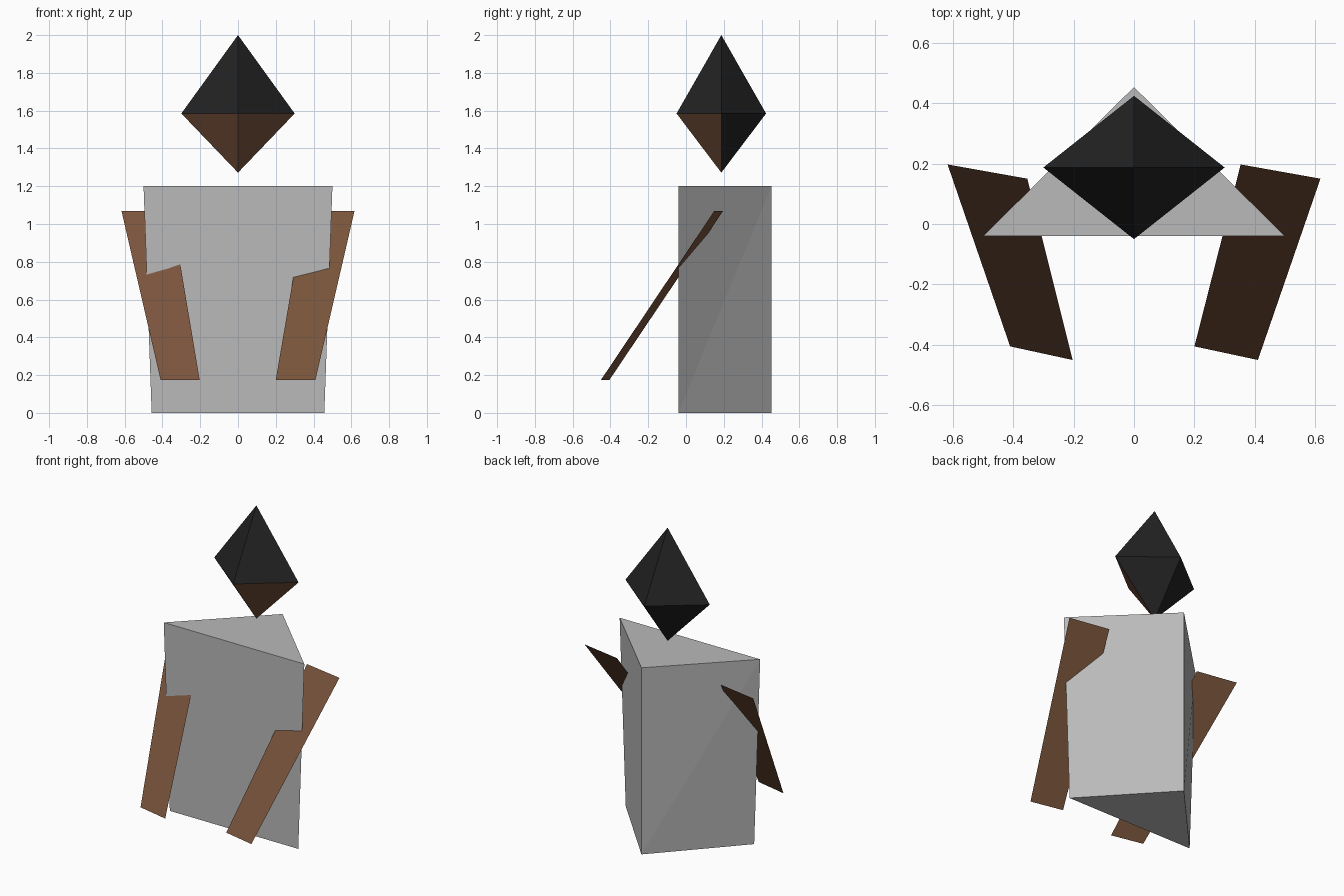
import bpy
import bmesh
from mathutils import Vector

cube = bpy.data.objects.get("Cube")
if cube:
    bpy.data.objects.remove(cube, do_unlink=True)


def make_material(name, rgb):
    mat = bpy.data.materials.new(name)
    mat.use_nodes = True
    mat.diffuse_color = (*rgb, 1)
    bsdf = mat.node_tree.nodes["Principled BSDF"]
    bsdf.inputs["Base Color"].default_value = (*rgb, 1)
    bsdf.inputs["Roughness"].default_value = 0.8
    return mat


grey = make_material("robe grey", (0.49, 0.49, 0.49))
brown = make_material("skin brown", (0.19, 0.087, 0.044))
black = make_material("hair black", (0.016, 0.016, 0.016))


def make_part(name, points, faces, materials, closed=True, rule=None):
    """Flat-shaded part; rule picks the material index of each face."""
    bm = bmesh.new()
    verts = [bm.verts.new(p) for p in points]
    for face in faces:
        bm.faces.new([verts[i] for i in face])
    if closed:
        bmesh.ops.recalc_face_normals(bm, faces=bm.faces)
    bm.normal_update()
    if rule:
        for face in bm.faces:
            face.material_index = rule(face)
    mesh = bpy.data.meshes.new(name)
    bm.to_mesh(mesh)
    bm.free()
    for mat in materials:
        mesh.materials.append(mat)
    obj = bpy.data.objects.new(name, mesh)
    bpy.context.collection.objects.link(obj)
    return obj


# Body: triangular prism, slightly wider at the top, pointed at the back
def triangle(half_width, z):
    return [(-half_width, -0.04, z), (half_width, -0.04, z), (0, 0.453, z)]


make_part("body", triangle(0.457, 0) + triangle(0.5, 1.2),
          [(0, 2, 1), (3, 4, 5), (0, 1, 4, 3),
           (1, 2, 5), (1, 5, 4), (2, 0, 3), (2, 3, 5)], [grey])

# Head: stretched octahedron, the lower front is the face, the rest is hair
centre_y = 0.187
ring = [(0.3, centre_y), (0, 0.424), (-0.3, centre_y), (0, -0.05)]
head_points = [(x, y, 1.585) for x, y in ring]
head_points += [(0, centre_y, 2.0), (0, centre_y, 1.272)]
head_faces = [(i, (i + 1) % 4, tip) for tip in (4, 5) for i in range(4)]


def face_colour(face):
    return int(face.normal.y < 0 and face.normal.z < 0)


make_part("head", head_points, head_faces, [black, brown], rule=face_colour)

# Arms: thin flat sheets slanting forward and down through the body
arms = {
    "left_arm": [(0.2, -0.405), (0.41, -0.45), (0.617, 0.15), (0.353, 0.197)],
    "right_arm": [(-0.41, -0.405), (-0.203, -0.45), (-0.353, 0.15), (-0.617, 0.197)],
}
for name, corners in arms.items():
    points = [Vector((x, y, 0.175 if y < 0 else 1.07)) for x, y in corners]
    make_part(name, points, [(0, 1, 2, 3)], [brown], closed=False)
